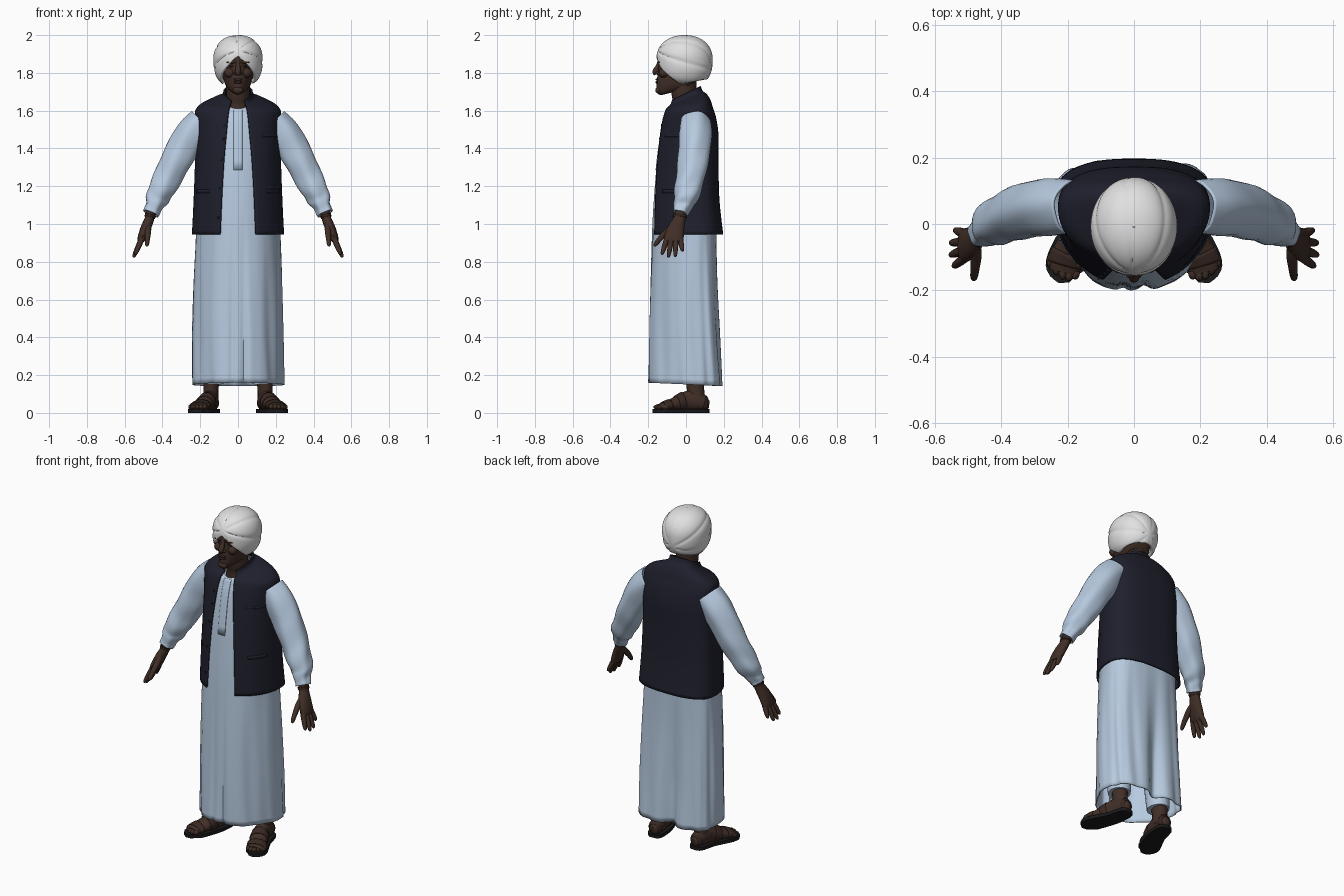
import bpy, bmesh, math
from math import sin, cos, pi
from mathutils import Vector, Matrix

cube = bpy.data.objects.get("Cube")
if cube:
    bpy.data.objects.remove(cube, do_unlink=True)


def material(name, rgb):
    m = bpy.data.materials.new(name)
    m.use_nodes = True
    m.diffuse_color = (*rgb, 1)
    bsdf = m.node_tree.nodes["Principled BSDF"]
    bsdf.inputs["Base Color"].default_value = (*rgb, 1)
    bsdf.inputs["Roughness"].default_value = 0.8
    return m


SKIN = material("brown skin", (0.052, 0.028, 0.02))
DARK = material("dark brown", (0.03, 0.016, 0.012))
CLOTH = material("pale blue cloth", (0.47, 0.59, 0.74))
NAVY = material("navy wool", (0.013, 0.014, 0.025))
WHITE = material("white wrap", (0.75, 0.75, 0.75))
LEATHER = material("brown leather", (0.04, 0.021, 0.016))
SOLE = material("black sole", (0.01, 0.01, 0.011))
made = []


def finish(name, bm, mat, mirror=False, thick=0):
    bmesh.ops.recalc_face_normals(bm, faces=bm.faces)
    mesh = bpy.data.meshes.new(name)
    bm.to_mesh(mesh)
    bm.free()
    mesh.materials.append(mat)
    ob = bpy.data.objects.new(name, mesh)
    bpy.context.collection.objects.link(ob)
    if thick:
        mod = ob.modifiers.new("thickness", "SOLIDIFY")
        mod.thickness, mod.offset = thick, -1
    if mirror:
        ob.modifiers.new("mirror", "MIRROR").use_mirror_merge = False
    made.append(ob)


def sheet(name, f, nu, nv, mat, closed=True, caps=False, **kw):
    """Skin a grid of points f(u, t)."""
    bm = bmesh.new()
    n = nu if closed else nu + 1
    rows = [[bm.verts.new(f(i / nu, j / nv)) for i in range(n)] for j in range(nv + 1)]
    for a, b in zip(rows, rows[1:]):
        for i in range(nu):
            k = (i + 1) % n
            bm.faces.new((a[i], a[k], b[k], b[i]))
    if caps:
        bm.faces.new(rows[0])
        bm.faces.new(rows[-1])
    finish(name, bm, mat, **kw)


def spline(rows, t):
    """Smooth interpolation through rows of numbers."""
    last = len(rows) - 1
    i = max(0, min(int(t * last), last - 1))
    f = t * last - i
    p = [rows[max(0, min(last, i + k))] for k in (-1, 0, 1, 2)]
    return [b + 0.5 * f * (c - a + f * (2*a - 5*b + 4*c - d + f * (3*(b - c) + d - a)))
            for a, b, c, d in zip(*p)]


def power(v, n):
    return math.copysign(abs(v) ** (2 / n), v)


def tube_point(rows, ref, u, t, grow=0):
    """Point on a tube; rows hold x, y, z, side radius, ref radius."""
    c = spline(rows, t)
    a, b = spline(rows, max(0, t - .02)), spline(rows, min(1, t + .02))
    tan = (Vector(b[:3]) - Vector(a[:3])).normalized()
    side = tan.cross(Vector(ref)).normalized()
    up = side.cross(tan)
    w = 2 * pi * u
    return Vector(c[:3]) + side * cos(w) * (c[3] + grow) + up * sin(w) * (c[4] + grow)


def tube(name, rows, mat, ref=(0, 1, 0), nu=16, nv=12, caps=True, **kw):
    sheet(name, lambda u, t: tube_point(rows, ref, u, t), nu, nv, mat, caps=caps, **kw)


def ball(name, loc, size, mat, mirror=False):
    bm = bmesh.new()
    bmesh.ops.create_uvsphere(bm, u_segments=16, v_segments=10, radius=1)
    bm.transform(Matrix.Translation(loc) @ Matrix.Diagonal((*size, 1)))
    finish(name, bm, mat, mirror)


def torso_point(rows, u, t, grow=0):
    """Rows hold half width, front y, back y, front z, back z, half opening."""
    hw, yf, yb, zf, zb, gap = spline(rows, t)
    a0 = math.asin(min(1, max(0, gap) / hw))
    a = a0 + (2 * pi - 2 * a0) * u
    n = 2.0 if cos(a) > 0 else 2.6
    cy = yb * .3
    x = (hw + grow) * power(sin(a), n)
    y = cy - power(cos(a), n) * ((cy - yf if cos(a) > 0 else yb - cy) + grow)
    return Vector((x, y, zf + (zb - zf) * (y - yf) / (yb - yf)))


# Waistcoat, open at the front with a standing collar
vest = [(.244, -.188, .197, .945, .945, .095), (.235, -.181, .177, 1.13, 1.13, .088),
        (.228, -.165, .172, 1.33, 1.33, .076), (.227, -.146, .172, 1.47, 1.47, .063),
        (.229, -.13, .16, 1.55, 1.56, .055), (.224, -.117, .143, 1.59, 1.615, .05),
        (.19, -.11, .13, 1.61, 1.655, .047), (.13, -.105, .11, 1.617, 1.688, .045),
        (.086, -.1, .088, 1.625, 1.705, .043), (.077, -.09, .078, 1.65, 1.73, .04)]
sheet("waistcoat", lambda u, t: torso_point(vest, u, t), 80, 54, NAVY, closed=False, thick=.01)


def welt(name, u0, u1, t0, t1):
    sheet(name, lambda u, t: torso_point(vest, u0 + (u1 - u0) * u, t0 + (t1 - t0) * t, .001),
          10, 2, NAVY, closed=False, thick=.005)


welt("left_pocket_welt", .06, .15, .13, .14)
welt("right_pocket_welt", .85, .94, .13, .14)
welt("chest_pocket_welt", .06, .15, .325, .335)
for k in range(5):
    p = torso_point(vest, .99, .06 + k * .085, .002)
    ball("waistcoat_button", p, (.006, .004, .006), NAVY)

# Long robe with vertical folds and a deep crease behind
robe = [(.243, -.204, .199, .16, .142, 0), (.24, -.199, .182, .42, .42, 0),
        (.234, -.191, .168, .7, .7, 0), (.224, -.181, .163, .945, .945, 0)]
robe += [(r[0] - .014, r[1] + .01, r[2] - .014, r[3] - .014, r[4] - .014, 0) for r in vest[1:9]]


def robe_point(u, t):
    p = torso_point(robe, u, t)
    a = 2 * pi * u
    low = max(0, min(1, (1.1 - p.z) / .7))
    fold = .005 * sin(7 * a + 2 * sin(3 * p.z)) + .002 * sin(17 * a + 2 * p.z)
    fold += .07 * math.exp(-((a - pi - .05) / .13) ** 2) * (1 - .7 * p.z)
    fold += .012 * math.exp(-((abs(a - pi) - pi + .14) / .06) ** 2)
    k = 1 - low * max(fold, -.004) / .2
    return Vector((p.x * k, p.y * k, p.z))


sheet("robe", robe_point, 144, 66, CLOTH, thick=.006)


def placket(u, t):
    p = torso_point(robe, 0, .44 + .5 * t, .003)
    return p + Vector(((u - .5) * .045, 0, 0))


sheet("robe_placket", placket, 4, 20, CLOTH, closed=False, thick=.005)

# Trouser legs under the robe
tube("trouser_leg", [(.14, .04, .155, .062, .065), (.13, .03, .4, .072, .08),
                     (.11, .0, .8, .09, .1)], CLOTH, mirror=True)

# Sleeves, wrinkled towards the cuff
sleeve = [(.185, .05, 1.54, .082, .08), (.245, .05, 1.475, .086, .086),
          (.31, .043, 1.365, .083, .083), (.375, .024, 1.24, .074, .076),
          (.425, .0, 1.145, .064, .064), (.445, -.018, 1.095, .046, .048),
          (.462, -.03, 1.055, .042, .041)]


def sleeve_point(u, t):
    wrinkle = .005 * sin(9 * t * pi + 3 * sin(2 * pi * u)) * sin(pi * t) * t
    wrinkle += .0025 * sin(10 * pi * u + 6 * t)
    return tube_point(sleeve, (0, 1, 0), u, t, wrinkle)


sheet("sleeve", sleeve_point, 32, 36, CLOTH, thick=.008, mirror=True)

# Hands with spread fingers
tube("palm", [(.455, -.025, 1.09, .026, .031), (.468, -.034, 1.03, .025, .032),
              (.488, -.052, .98, .027, .044), (.508, -.064, .93, .023, .052),
              (.518, -.066, .905, .015, .048)], SKIN, mirror=True)
tube("wrist_band", [(.463, -.032, 1.05, .029, .037), (.467, -.034, 1.035, .029, .037)],
     DARK, nv=1, mirror=True)
for name, base, tip in (("index_finger", -.099, (.544, -.128, .838)),
                        ("middle_finger", -.076, (.554, -.094, .823)),
                        ("ring_finger", -.053, (.553, -.057, .827)),
                        ("little_finger", -.031, (.54, -.018, .855))):
    a, b = Vector((.506, base, .93)), Vector(tip)
    path = [(*a.lerp(b, k), r, r) for k, r in
            ((0, .015), (.35, .0145), (.7, .0125), (.93, .009), (1, .003))]
    tube(name, path, SKIN, nu=10, nv=8, mirror=True)
tube("thumb", [(.478, -.055, 1.0, .016, .022), (.476, -.095, .965, .017, .018),
               (.479, -.133, .928, .014, .015), (.482, -.161, .893, .011, .011),
               (.483, -.17, .882, .003, .003)], SKIN, nu=10, nv=10, mirror=True)

# Feet in strapped sandals
foot = [(.137, .122, .045, .014, .02), (.139, .102, .048, .034, .036), (.146, .055, .062, .042, .056),
        (.157, .0, .06, .045, .054), (.181, -.06, .046, .05, .036),
        (.205, -.115, .036, .052, .022), (.212, -.145, .032, .042, .015)]


def foot_point(u, t, grow=0):
    p = tube_point(foot, (0, 0, 1), u, t, grow)
    p.z = max(p.z, .018)
    return p


sheet("foot", foot_point, 24, 20, SKIN, caps=True, mirror=True)
tube("ankle", [(.144, .055, .05, .042, .05), (.143, .05, .13, .04, .046),
               (.138, .042, .25, .05, .055)], SKIN, mirror=True)
for k in range(5):
    ball("toe", (.177 + k * .019, -.152 + .0045 * (k - 1) ** 2, .031),
         (.014 - .001 * k, .02, .013), SKIN, True)
for name, t0, t1 in (("toe_strap", .75, .87), ("instep_strap", .54, .64), ("heel_strap", .1, .2)):
    sheet(name, lambda u, t: foot_point(u, t0 + (t1 - t0) * t, .004), 24, 4, LEATHER,
          thick=.004, mirror=True)
outline = [(*r[:3], r[3] + .008, 0) for r in foot] + [(.21, -.177, .03, .016, 0)]
bm = bmesh.new()
edge = [tube_point(outline, (0, 0, 1), 0, j / 20) for j in range(21)]
edge += [tube_point(outline, (0, 0, 1), .5, j / 20) for j in range(20, -1, -1)]
base = bm.faces.new([bm.verts.new((p.x, p.y, 0)) for p in edge])
top = bmesh.ops.extrude_face_region(bm, geom=[base])["geom"]
bmesh.ops.translate(bm, vec=(0, 0, .02), verts=[v for v in top if isinstance(v, bmesh.types.BMVert)])
finish("sandal_sole", bm, SOLE, mirror=True)

# Neck and head
tube("neck", [(0, .0, 1.57, .07, .065), (0, .0, 1.64, .063, .063), (0, -.012, 1.7, .062, .066),
              (0, -.01, 1.8, .07, .07)], SKIN, nu=24)
head = [(.02, -.13, -.06, 1.682, 1.7, 0), (.046, -.149, -.02, 1.69, 1.715, 0),
        (.066, -.156, .03, 1.718, 1.74, 0), (.077, -.154, .06, 1.765, 1.765, 0),
        (.085, -.147, .07, 1.815, 1.815, 0), (.087, -.147, .08, 1.865, 1.865, 0),
        (.083, -.135, .08, 1.92, 1.92, 0)]
sheet("head", lambda u, t: torso_point(head, u, t), 32, 24, SKIN, caps=True)
tube("nose", [(0, -.14, 1.865, .008, .009), (0, -.15, 1.835, .011, .012),
              (0, -.161, 1.808, .016, .016), (0, -.156, 1.792, .014, .012)], SKIN, ref=(1, 0, 0))
ball("nostril_wing", (.014, -.152, 1.798), (.009, .011, .008), SKIN, True)
ball("brow", (.034, -.137, 1.857), (.03, .012, .008), SKIN, True)
ball("eye", (.034, -.131, 1.837), (.014, .008, .006), DARK, True)
ball("cheek", (.045, -.118, 1.8), (.028, .026, .026), SKIN, True)
ball("upper_lip", (0, -.153, 1.765), (.025, .008, .006), SKIN)
ball("lower_lip", (0, -.153, 1.75), (.023, .009, .007), DARK)
ball("chin", (0, -.146, 1.708), (.028, .016, .019), SKIN)


# Wound headwrap: folds meet at the brow and at the back
def wrap_point(u, t):
    a = 2 * pi * u
    front = max(0, 1 - min(a, 2 * pi - a) / 1.25)
    low = 1.742 + .15 * front + .025 * max(0, -cos(a))
    z = low + (2 - low) * sin(t * pi / 2)
    d = (z - 1.87) / (.13 if z > 1.87 else .15)
    p = 2.2 if d > 0 else 2.5
    k = max(1e-8, 1 - abs(d) ** p) ** (1 / p)
    x, y = .131 * k * sin(a), -.008 - .149 * k * cos(a)
    roll = math.atan2(x, z - 1.865 + .35 * y)
    groove = (1 - abs(sin(3.5 * roll + .5 + 2 * y))) ** 3
    k = 1 - .045 * groove * min(1, abs(x) / .03 + max(0, z - 1.93) / .03)
    return Vector((x * k, y * k, 1.865 + (z - 1.865) * (1 + k) / 2))


sheet("headwrap", wrap_point, 112, 48, WHITE, thick=.018)

bpy.ops.object.select_all(action="DESELECT")
for ob in made:
    ob.select_set(True)
bpy.context.view_layer.objects.active = made[0]
bpy.ops.object.shade_smooth_by_angle(angle=math.radians(45))
